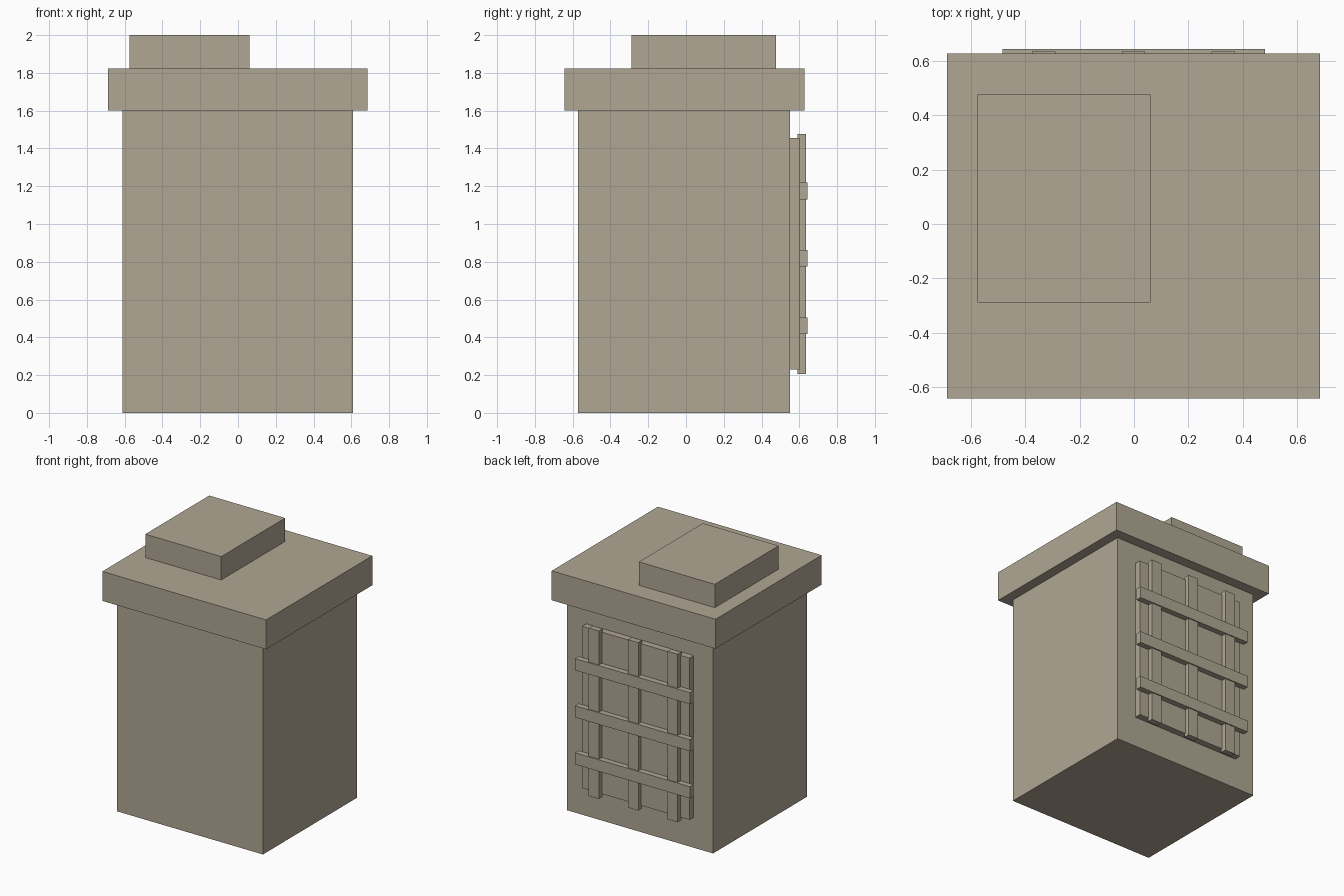
import bpy

if "Cube" in bpy.data.objects:
    bpy.data.objects.remove(bpy.data.objects["Cube"])

stone = bpy.data.materials.new("warm_grey_stone")
stone.diffuse_color = (0.434, 0.386, 0.296, 1.0)
stone.use_nodes = True
stone.node_tree.nodes["Principled BSDF"].inputs["Base Color"].default_value = stone.diffuse_color


def box(name, x, y, z):
    """Box spanning the given (min, max) ranges."""
    bpy.ops.mesh.primitive_cube_add(size=1)
    ob = bpy.context.object
    ob.name = name
    ob.location = [(a + b) / 2 for a, b in (x, y, z)]
    ob.scale = [b - a for a, b in (x, y, z)]
    bpy.ops.object.transform_apply(location=True, rotation=False, scale=True)
    ob.data.materials.append(stone)
    return ob


# Main block, overhanging cap and offset roof box
box("body", (-0.612, 0.61), (-0.572, 0.55), (0, 1.6))
box("cap", (-0.687, 0.685), (-0.642, 0.628), (1.6, 1.823))
box("roof_box", (-0.575, 0.061), (-0.288, 0.477), (1.823, 2.0))

# Backing panel on the rear wall
box("window_panel", (-0.45, 0.45), (0.55, 0.60), (0.23, 1.455))

# Upright bars
for i, x in enumerate((-0.332, -0.002, 0.328)):
    box(f"upright_bar_{i + 1}", (x - 0.043, x + 0.043), (0.59, 0.635), (0.205, 1.477))

# Cross bars, slightly proud of the uprights
for i, z in enumerate((0.462, 0.818, 1.175)):
    box(f"cross_bar_{i + 1}", (-0.484, 0.481), (0.60, 0.643), (z - 0.044, z + 0.044))
